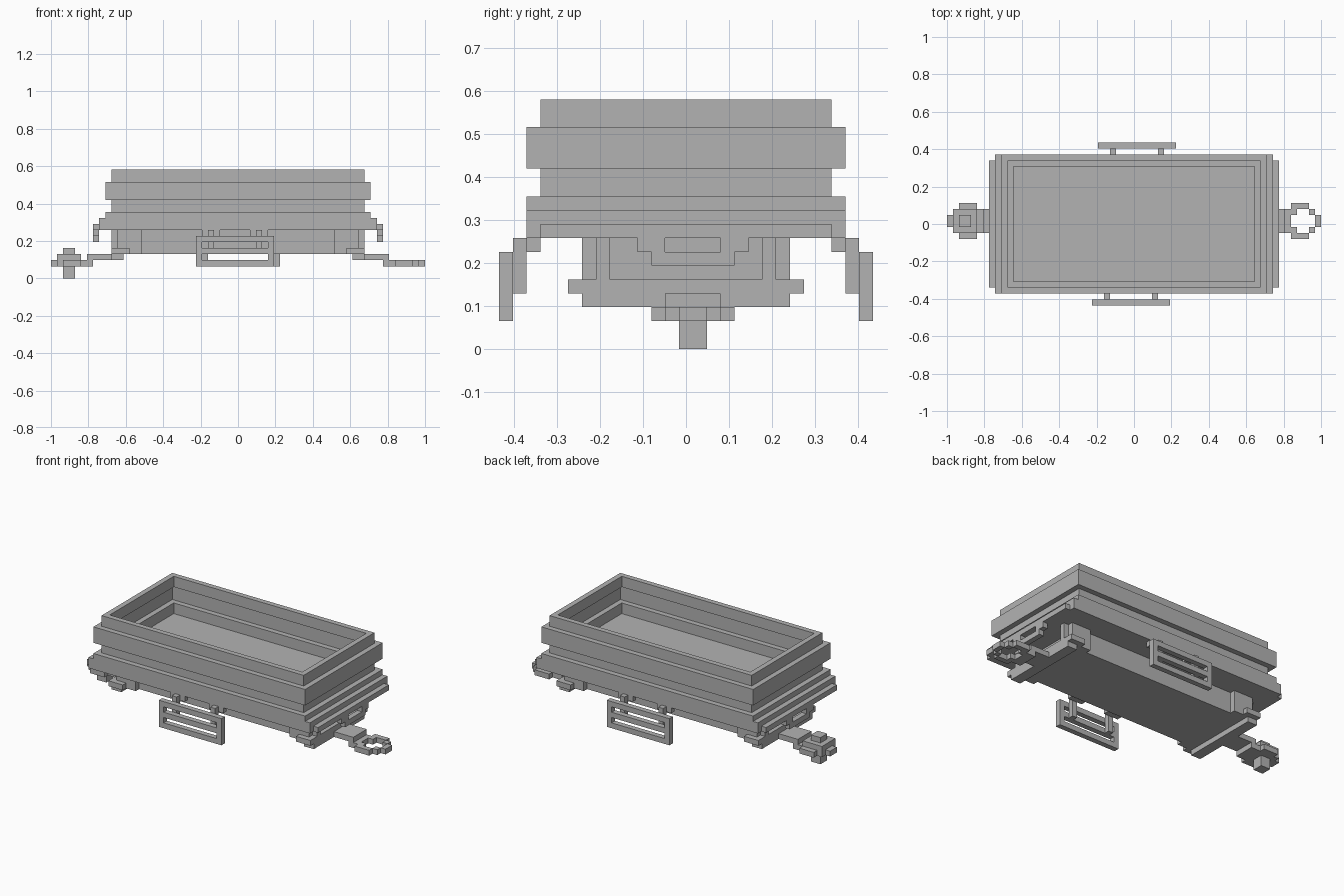
import bpy, bmesh
from mathutils import Matrix, Vector

U = 2 / 62  # one block

if "Cube" in bpy.data.objects:
    bpy.data.objects.remove(bpy.data.objects["Cube"])

grey = bpy.data.materials.new("plain grey")
grey.use_nodes = True
colour = (0.45, 0.45, 0.45, 1)
grey.diffuse_color = colour
grey.node_tree.nodes["Principled BSDF"].inputs["Base Color"].default_value = colour


def finish(name, bm):
    bmesh.ops.recalc_face_normals(bm, faces=bm.faces)
    bmesh.ops.scale(bm, vec=(U, U, U), verts=bm.verts)
    mesh = bpy.data.meshes.new(name)
    bm.to_mesh(mesh)
    bm.free()
    mesh.materials.append(grey)
    obj = bpy.data.objects.new(name, mesh)
    bpy.context.collection.objects.link(obj)
    return obj


def boxes(name, parts, sx=1, sy=1):
    """Join boxes given as (x0, x1, y0, y1, z0, z1); sx, sy mirror them."""
    bm = bmesh.new()
    for x0, x1, y0, y1, z0, z1 in parts:
        centre = Vector(((x0 + x1) / 2 * sx, (y0 + y1) / 2 * sy, (z0 + z1) / 2))
        size = Matrix.Diagonal((x1 - x0, y1 - y0, z1 - z0, 1))
        bmesh.ops.create_cube(bm, size=1, matrix=Matrix.Translation(centre) @ size)
    return finish(name, bm)


def stepped_shell(name, profile):
    """Loft rectangles (half length, height), each half as wide less a fixed gap."""
    bm = bmesh.new()
    rings = []
    for hx, z in profile:
        hy = hx - 10.5 if hx < 23 else 11.5
        rings.append([bm.verts.new((a * hx, b * hy, z))
                      for a, b in ((-1, -1), (1, -1), (1, 1), (-1, 1))])
    for low, high in zip(rings, rings[1:]):
        for i in range(4):
            j = (i + 1) % 4
            bm.faces.new((low[i], low[j], high[j], high[i]))
    bm.faces.new(rings[0])
    bm.faces.new(rings[-1])
    return finish(name, bm)


# Open hopper with stepped walls one block thick
outer = [(23, 8), (23, 10), (22, 10), (22, 11), (21, 11), (21, 13),
         (22, 13), (22, 16), (21, 16), (21, 18)]
inner = [(20, 18), (20, 16), (21, 16), (21, 13), (20, 13), (20, 11)]
stepped_shell("hopper", outer + inner)

# Underframe
boxes("underframe", [(-18, 18, -6.5, 6.5, 4, 8)])

# Rows of the rounded coupling outline: y0, y1, x0, x1
rows = [(-2.5, -1.5, 26, 29), (-1.5, -.5, 25, 30), (-.5, 1.5, 24, 31),
        (1.5, 2.5, 25, 30), (2.5, 3.5, 26, 29)]

for side, sx in (("right", 1), ("left", -1)):
    # End sill and its slotted grab plate
    boxes(side + "_end_sill", [(23, 24, -10.5, 10.5, 8, 9)], sx)
    boxes(side + "_grab_plate", [(23, 24, -3.5, -1.5, 7, 8), (23, 24, 2.5, 4.5, 7, 8),
                                 (23, 24, -2.5, 3.5, 6, 7)], sx)
    # Cross beam under the frame end
    boxes(side + "_cross_beam", [(18, 21, -8.5, 8.5, 4, 5),
                                 (19, 21, -7.5, 7.5, 3, 4)], sx)
    # Corner posts
    for end, sy in (("back", 1), ("front", -1)):
        boxes(f"{side}_{end}_post", [(16, 18, 6.5, 7.5, 4, 8), (18, 20, 5.5, 7.5, 5, 8),
                                     (20, 21, 5.5, 6.5, 5, 8)], sx, sy)
    # Coupling arm
    boxes(side + "_coupling_arm", [(21, 25, -1.5, 2.5, 3, 4),
                                   (24, 26, -1.5, 2.5, 2, 3)], sx)

# Ring coupling with a cross-shaped hole
ring = [(x0, x1, y0, y1, 2, 3) for y0, y1, x0, x1 in (rows[0], rows[-1])]
for y0, y1, x0, x1 in (rows[1], rows[3]):
    ring += [(x0, 27, y0, y1, 2, 3), (29, x1, y0, y1, 2, 3)]
ring.append((30, 31, -.5, 1.5, 2, 3))
boxes("ring_coupling", ring)

# Ball coupling with a pin below
ball = [(x0, x1, y0, y1, 2, 3) for y0, y1, x0, x1 in rows]
ball += [(26, 30, -1.5, 2.5, 3, 4), (27, 29, -.5, 1.5, 4, 5), (27, 29, -.5, 1.5, 0, 2)]
boxes("ball_coupling", ball, -1)

# Slotted side steps on two hangers, turned half round for the back
for end, s in (("front", 1), ("back", -1)):
    step = [(-7, 6, -13.5, -12.5, z, z + 1) for z in (2, 4, 6)]
    step += [(x, x + 1, -13.5, -12.5, z, z + 1) for x in (-7, 5) for z in (3, 5)]
    boxes(end + "_step", step, s, s)
    hangers = []
    for x in (-5, 3):
        hangers += [(x - 1, x + 2, -11.5, -10.5, 7, 8), (x, x + 1, -12.5, -11.5, 4, 8)]
    boxes(end + "_step_hangers", hangers, s, s)
